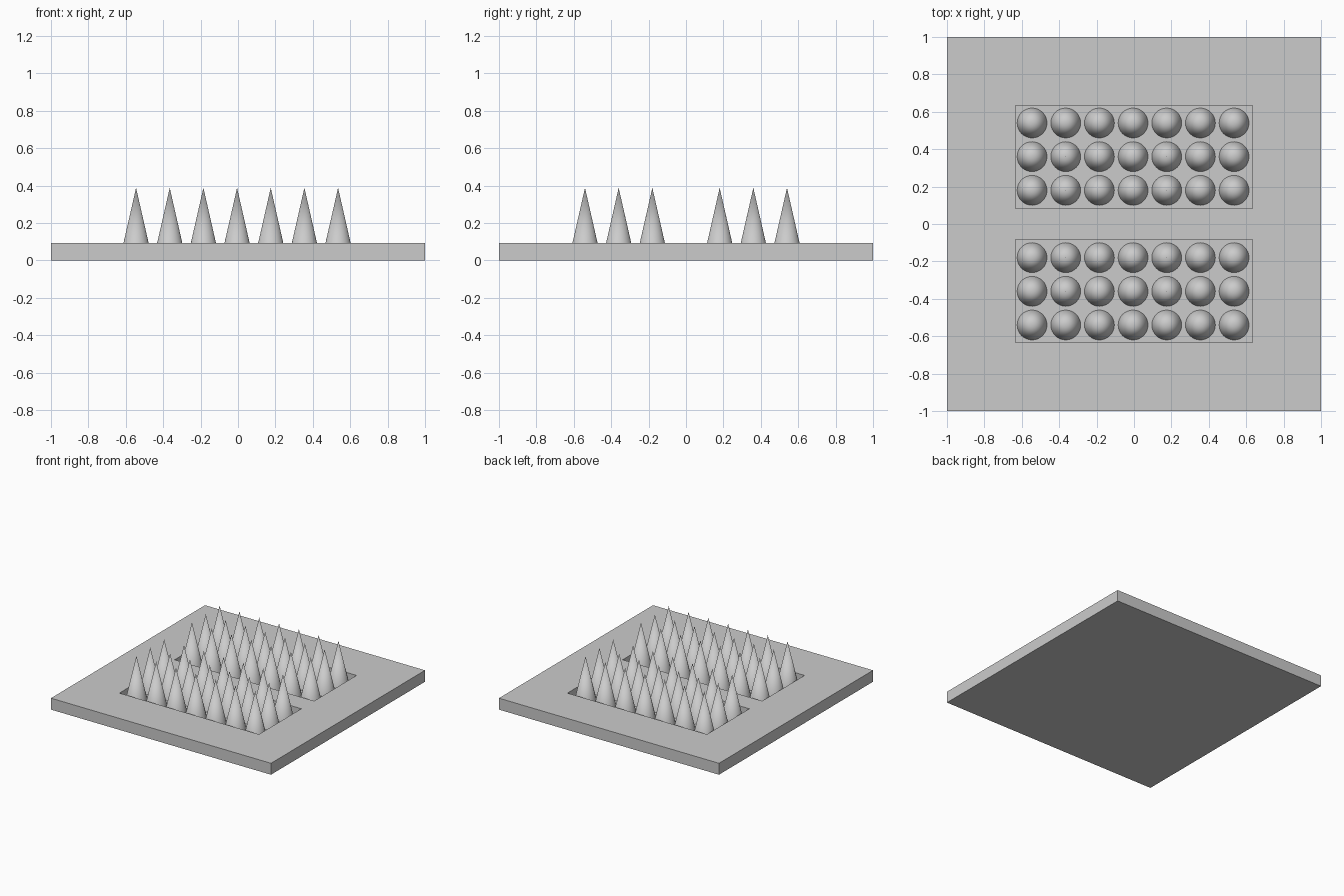
import bpy

if "Cube" in bpy.data.objects:
    bpy.data.objects.remove(bpy.data.objects["Cube"])

BASE_TOP = 0.094
FLOOR = 0.037
TIP = 0.388
PITCH = 0.18


def box(name, x0, x1, y0, y1, z0, z1):
    bpy.ops.mesh.primitive_cube_add(
        size=1, location=((x0 + x1) / 2, (y0 + y1) / 2, (z0 + z1) / 2))
    ob = bpy.context.object
    ob.name = name
    ob.scale = (x1 - x0, y1 - y0, z1 - z0)
    bpy.ops.object.transform_apply(location=False, rotation=False, scale=True)
    return ob


# Square base plate
base = box("base_plate", -1, 1, -1, 1, 0, BASE_TOP)

# Two rectangular recesses cut into the plate
for side, (y0, y1) in {"front": (-0.634, -0.083), "back": (0.083, 0.634)}.items():
    cutter = box(side + "_recess_cutter", -0.634, 0.634, y0, y1, FLOOR, 0.3)
    cutter.hide_render = True
    mod = base.modifiers.new(side + "_recess", 'BOOLEAN')
    mod.operation = 'DIFFERENCE'
    mod.solver = 'EXACT'
    mod.object = cutter
    bpy.context.view_layer.objects.active = base
    bpy.ops.object.modifier_apply(modifier=mod.name)
    bpy.data.objects.remove(cutter, do_unlink=True)

# Smooth cone spike, shared by every position in the two 7 x 3 groups
bottom = FLOOR - 0.005
bpy.ops.mesh.primitive_cone_add(
    vertices=32, radius1=0.081, radius2=0, depth=TIP - bottom)
master = bpy.context.object
bpy.ops.object.shade_smooth_by_angle()
spike_mesh = master.data
bpy.data.objects.remove(master, do_unlink=True)

for side, sign in (("front", -1), ("back", 1)):
    for row in range(1, 4):
        for col in range(-3, 4):
            spike = bpy.data.objects.new(f"{side}_spike_{row}_{col + 4}", spike_mesh)
            spike.location = (col * PITCH - 0.005, sign * row * PITCH,
                              (TIP + bottom) / 2)
            bpy.context.collection.objects.link(spike)
